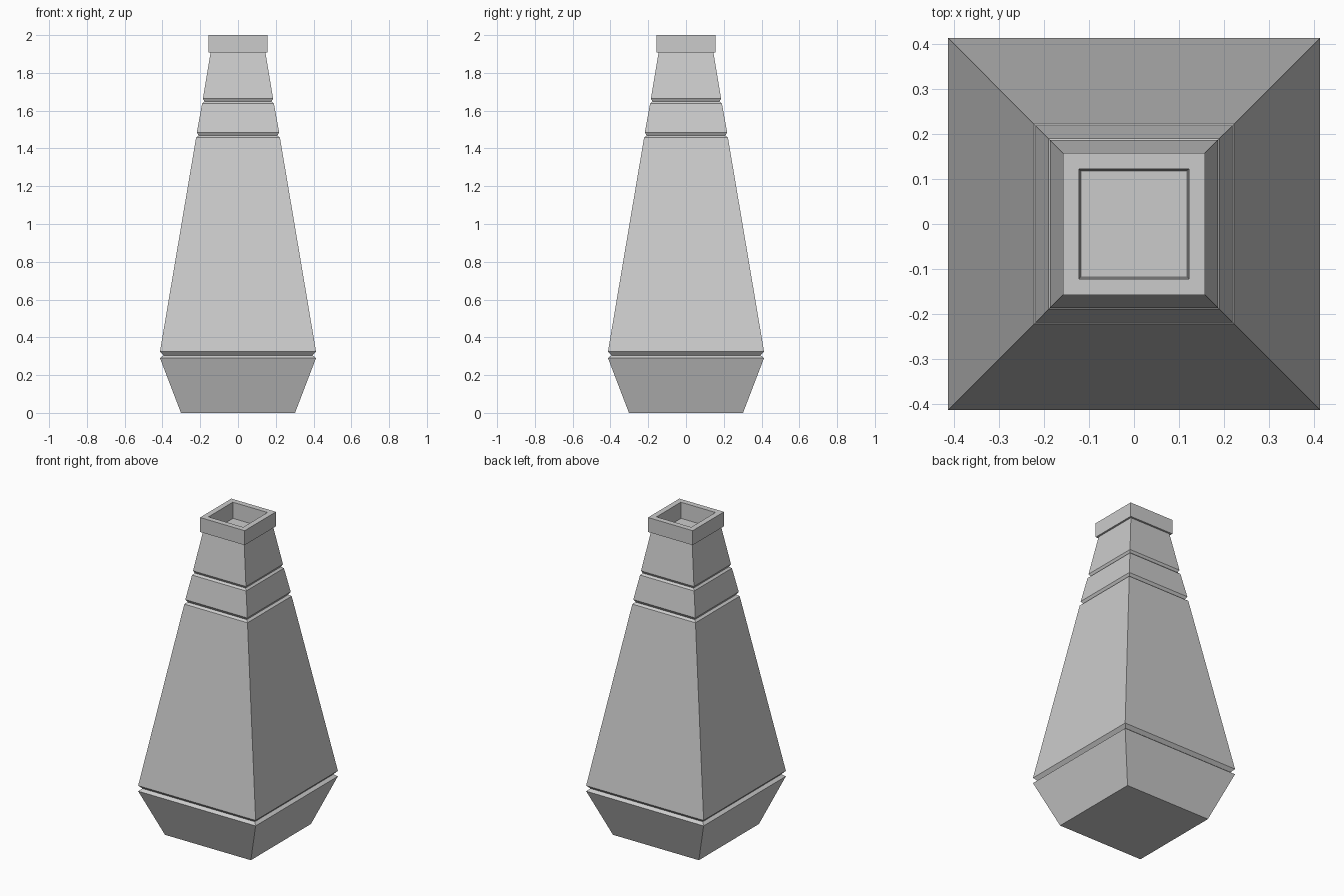
import bpy, bmesh

cube = bpy.data.objects.get("Cube")
if cube:
    bpy.data.objects.remove(cube, do_unlink=True)

grey = bpy.data.materials.new("plain grey")
grey.use_nodes = True
colour = (0.6, 0.6, 0.6, 1)
grey.diffuse_color = colour
grey.node_tree.nodes["Principled BSDF"].inputs["Base Color"].default_value = colour


def square_loft(name, profile):
    """Skin square rings given as (half width, height), capping both ends."""
    bm = bmesh.new()
    rings = [[bm.verts.new((sx * w, sy * w, z))
              for sx, sy in ((-1, -1), (1, -1), (1, 1), (-1, 1))]
             for w, z in profile]
    for low, high in zip(rings, rings[1:]):
        for i in range(4):
            j = (i + 1) % 4
            bm.faces.new((low[i], low[j], high[j], high[i]))
    bm.faces.new(rings[0][::-1])
    bm.faces.new(rings[-1])
    mesh = bpy.data.meshes.new(name)
    bm.to_mesh(mesh)
    bm.free()
    mesh.materials.append(grey)
    obj = bpy.data.objects.new(name, mesh)
    bpy.context.collection.objects.link(obj)


# One closed skin: base, grooved body and neck, collar, shallow opening
base = [(0.302, 0), (0.413, 0.29)]
body = [(0.395, 0.305), (0.413, 0.325), (0.222, 1.457)]
lower_band = [(0.208, 1.468), (0.218, 1.485), (0.19, 1.638)]
neck = [(0.178, 1.649), (0.186, 1.664), (0.145, 1.908)]
collar = [(0.157, 1.908), (0.157, 2.0)]
opening = [(0.122, 2.0), (0.118, 1.9)]
square_loft("square_vase", base + body + lower_band + neck + collar + opening)
